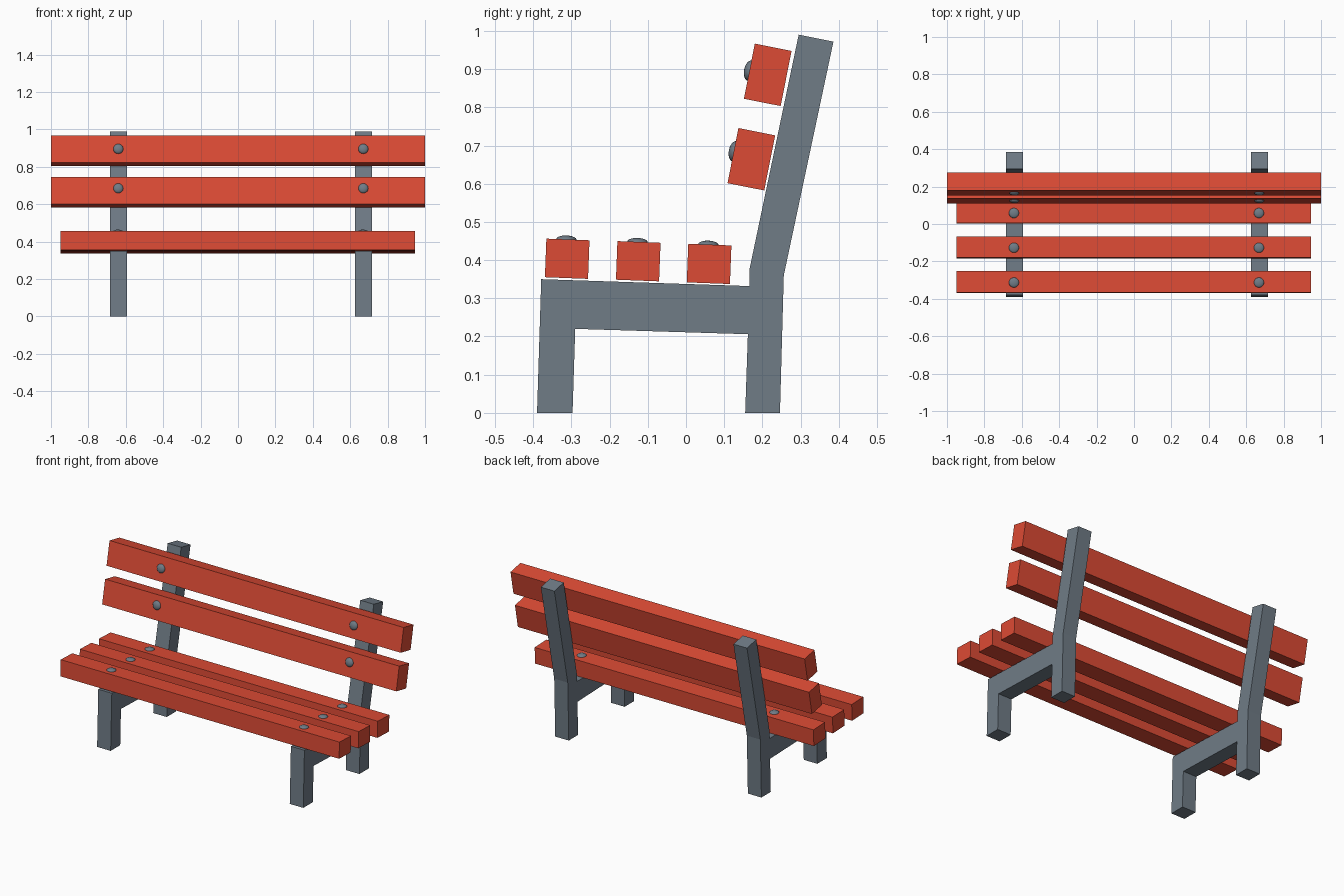
import bpy, bmesh
from math import radians
from mathutils import Matrix

if "Cube" in bpy.data.objects:
    bpy.data.objects.remove(bpy.data.objects["Cube"])


def material(name, color):
    m = bpy.data.materials.new(name)
    m.diffuse_color = color
    m.use_nodes = True
    m.node_tree.nodes["Principled BSDF"].inputs["Base Color"].default_value = m.diffuse_color
    return m


RED = material("red_paint", (0.72, 0.07, 0.035, 1))
STEEL = material("grey_metal", (0.16, 0.20, 0.24, 1))


def finish(name, bm, mat):
    bmesh.ops.recalc_face_normals(bm, faces=bm.faces)
    me = bpy.data.meshes.new(name)
    bm.to_mesh(me)
    bm.free()
    me.materials.append(mat)
    ob = bpy.data.objects.new(name, me)
    bpy.context.collection.objects.link(ob)
    return ob


# Side frame: a (y, z) outline extruded along x
PROFILE = [(-0.39, 0), (-0.297, 0), (-0.29, 0.22), (0.162, 0.206),
           (0.155, 0), (0.246, 0), (0.256, 0.36), (0.386, 0.972),
           (0.295, 0.99), (0.166, 0.375), (0.166, 0.332), (-0.379, 0.35)]
FRAME_X = {"left": -0.639, "right": 0.671}
FRAME_W = 0.092


def side_frame(name, x):
    bm = bmesh.new()
    face = bm.faces.new([bm.verts.new((x - FRAME_W / 2, y, z)) for y, z in PROFILE])
    ext = bmesh.ops.extrude_face_region(bm, geom=[face])["geom"]
    verts = [g for g in ext if isinstance(g, bmesh.types.BMVert)]
    bmesh.ops.translate(bm, verts=verts, vec=(FRAME_W, 0, 0))
    return finish(name, bm, STEEL)


# Plank: a box along x, tilted about x
def slat(name, x, length, y, z, depth, height, tilt):
    bm = bmesh.new()
    bmesh.ops.create_cube(bm, size=1, matrix=Matrix.Diagonal((length, depth, height, 1)))
    ob = finish(name, bm, RED)
    ob.location = (x, y, z)
    ob.rotation_euler.x = radians(tilt)


# Bolt head: flattened half sphere
def bolt(name, x, y, z, tilt, height):
    bm = bmesh.new()
    bmesh.ops.create_uvsphere(bm, u_segments=20, v_segments=12, radius=1,
                              matrix=Matrix.Diagonal((0.027, 0.027, height, 1)))
    bmesh.ops.delete(bm, geom=[v for v in bm.verts if v.co.z < -0.5 * height], context="VERTS")
    for f in bm.faces:
        f.smooth = True
    ob = finish(name, bm, STEEL)
    ob.location = (x, y, z)
    ob.rotation_euler.x = radians(tilt)


for side, x in FRAME_X.items():
    side_frame(f"side_frame_{side}", x)

# Seat slats with bolts on top
for i, (y, z) in enumerate([(-0.311, 0.4035), (-0.125, 0.397), (0.0605, 0.390)], 1):
    slat(f"seat_slat_{i}", -0.002, 1.896, y, z, 0.113, 0.101, -2.2)
    for side, x in FRAME_X.items():
        bolt(f"seat_bolt_{i}_{side}", x - 0.003, y - 0.002, z + 0.05, -2.2, 0.011)

# Backrest slats with bolts on the front
for i, (y, z, by, bz) in enumerate([(0.171, 0.664, 0.127, 0.685),
                                    (0.214, 0.885, 0.167, 0.896)], 1):
    slat(f"back_slat_{i}", 0, 2.0, y, z, 0.098, 0.147, -11.2)
    for side, x in FRAME_X.items():
        bolt(f"back_bolt_{i}_{side}", x - 0.001, by, bz, 78.8, 0.015)
